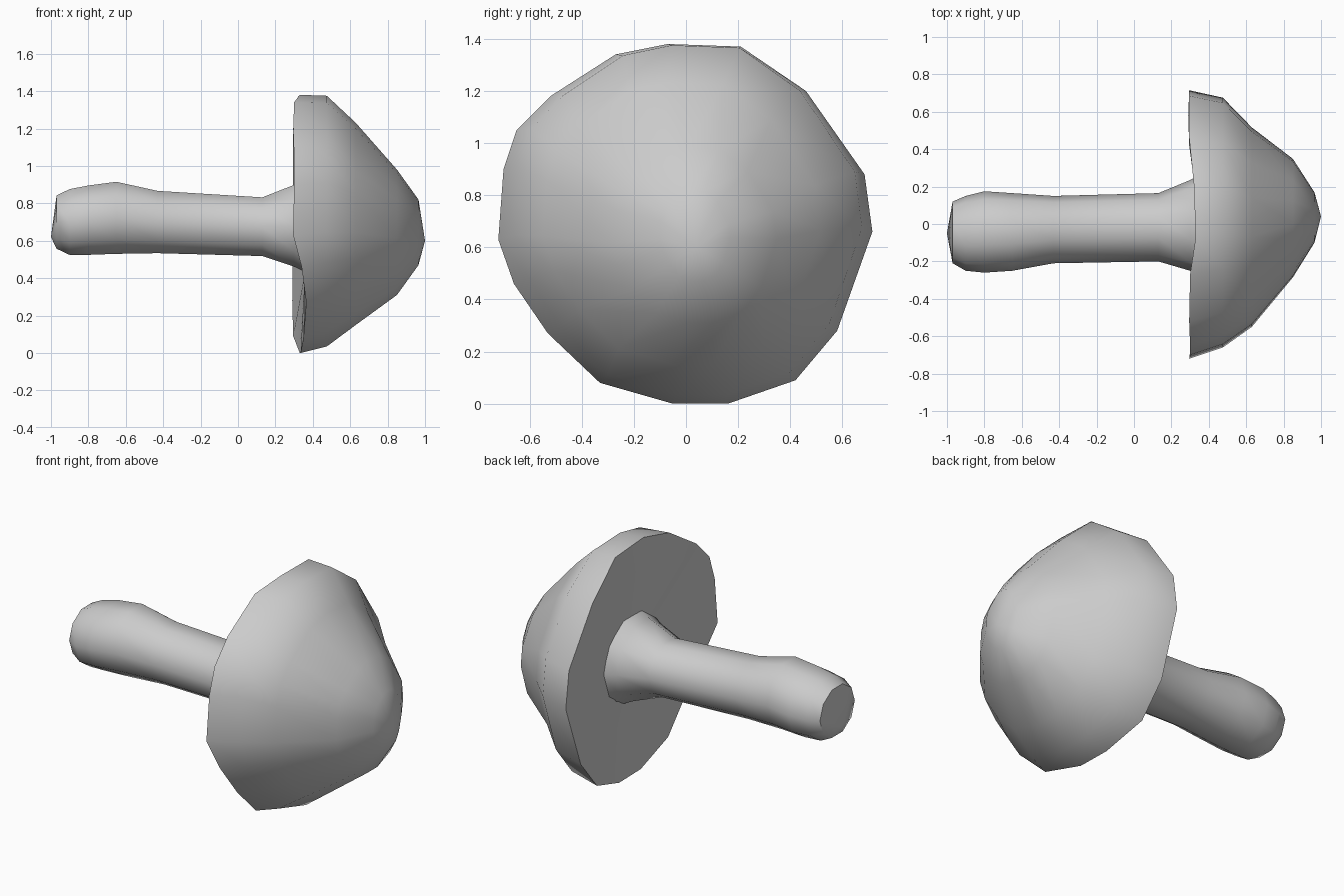
import bpy, bmesh, math

if "Cube" in bpy.data.objects:
    bpy.data.objects.remove(bpy.data.objects["Cube"])


def fit(shape, x, y0, y1, z0, z1):
    """Map a unit outline (-1..1) into a y/z box at position x."""
    return [(x, (y0 + y1) / 2 + u * (y1 - y0) / 2, (z0 + z1) / 2 + v * (z1 - z0) / 2)
            for u, v in shape]


def loft(name, rings, start=None, end=None, angle=50):
    """Skin a list of rings; optional pole points close the ends."""
    bm = bmesh.new()
    rows = [[bm.verts.new(p) for p in r] for r in rings]
    n = len(rows[0])
    for a, b in zip(rows, rows[1:]):
        for i in range(n):
            j = (i + 1) % n
            bm.faces.new((a[i], a[j], b[j], b[i]))
    for pole, row in ((start, rows[0]), (end, rows[-1])):
        if pole:
            p = bm.verts.new(pole)
            for i in range(n):
                bm.faces.new((p, row[i], row[(i + 1) % n]))
    bmesh.ops.recalc_face_normals(bm, faces=bm.faces[:])
    # An open loft may come out inverted: a positive pole normal check fixes it
    bm.normal_update()
    px = (end or start)
    side = 1 if end else -1
    tip = [f for f in bm.faces if any((v.co - f.verts[0].co).length >= 0 and
           tuple(round(c, 4) for c in v.co) == tuple(round(c, 4) for c in px) for v in f.verts)]
    if sum(f.normal.x for f in tip) * side < 0:
        bmesh.ops.reverse_faces(bm, faces=bm.faces[:])
    me = bpy.data.meshes.new(name)
    bm.to_mesh(me)
    bm.free()
    ob = bpy.data.objects.new(name, me)
    bpy.context.collection.objects.link(ob)
    bpy.ops.object.select_all(action='DESELECT')
    ob.select_set(True)
    bpy.context.view_layer.objects.active = ob
    bpy.ops.object.shade_smooth_by_angle(angle=math.radians(angle))
    return ob


# Stem: slightly bulbous foot, thin middle, flare into the cap
circle = [(math.cos(k * math.tau / 10), math.sin(k * math.tau / 10)) for k in range(10)]
stem_sections = [
    (-0.97, -0.21, 0.12, 0.55, 0.85),
    (-0.90, -0.25, 0.15, 0.515, 0.885),
    (-0.80, -0.26, 0.175, 0.515, 0.905),
    (-0.65, -0.25, 0.165, 0.52, 0.925),
    (-0.43, -0.21, 0.15, 0.525, 0.875),
    (0.13, -0.20, 0.165, 0.51, 0.84),
    (0.30, -0.25, 0.235, 0.45, 0.91),
    (0.38, -0.29, 0.28, 0.41, 0.95),
]
loft("stem", [fit(circle, *s) for s in stem_sections], start=(-1.0, -0.05, 0.62))

# Cap rim: irregular outline as (x, y, z)
rim = [(0.32, 0.21, 1.37), (0.33, -0.07, 1.38), (0.30, -0.27, 1.34), (0.295, -0.52, 1.18),
       (0.30, -0.65, 1.05), (0.30, -0.70, 0.90), (0.295, -0.72, 0.63), (0.34, -0.66, 0.46),
       (0.365, -0.53, 0.27), (0.35, -0.33, 0.08), (0.335, -0.05, 0.0), (0.33, 0.16, 0.0),
       (0.295, 0.42, 0.09), (0.29, 0.58, 0.28), (0.295, 0.715, 0.66), (0.295, 0.685, 0.88),
       (0.295, 0.46, 1.20)]
outline = [(y / 0.72, (z - 0.69) / 0.69) for _, y, z in rim]
# Underside, rim, then the dome
cap_rings = [fit(outline, 0.36, -0.26, 0.25, 0.44, 0.92), rim]
for s in [(0.475, -0.66, 0.68, 0.035, 1.375),
          (0.63, -0.55, 0.52, 0.15, 1.23),
          (0.85, -0.285, 0.35, 0.31, 0.98),
          (0.965, -0.10, 0.17, 0.47, 0.82)]:
    cap_rings.append(fit(outline, *s))
loft("cap", cap_rings, end=(1.0, 0.04, 0.60), angle=60)
